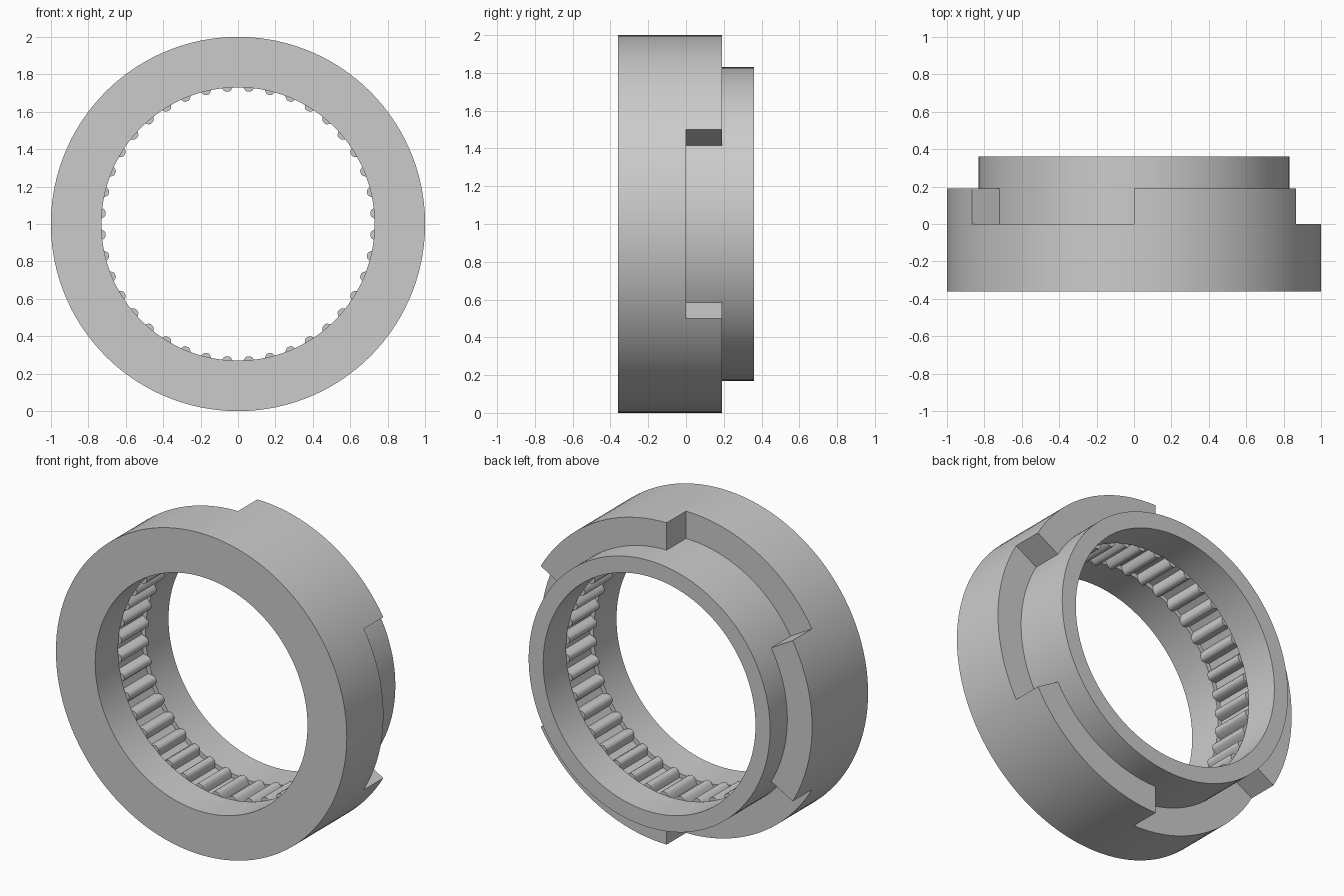
import bpy
import bmesh
from math import sin, cos, radians

cube = bpy.data.objects.get("Cube")
if cube:
    bpy.data.objects.remove(cube, do_unlink=True)

grey = bpy.data.materials.new("plain grey")
grey.use_nodes = True
colour = (0.6, 0.6, 0.6, 1)
grey.diffuse_color = colour
grey.node_tree.nodes["Principled BSDF"].inputs["Base Color"].default_value = colour

OUTER, COLLAR, BORE, ROOT = 1.0, 0.83, 0.73, 0.757
FRONT, STEP, LOBE, BACK, BAND = -0.36, 0.0, 0.19, 0.36, 0.135
STEPS = 20  # segments in each sixth of the ring


def polar(radius, y, degrees):
    a = radians(degrees)
    return (radius * cos(a), y, 1 + radius * sin(a))


def finish(bm, name):
    bmesh.ops.remove_doubles(bm, verts=bm.verts, dist=1e-5)
    bmesh.ops.recalc_face_normals(bm, faces=bm.faces)
    mesh = bpy.data.meshes.new(name)
    bm.to_mesh(mesh)
    bm.free()
    mesh.materials.append(grey)
    obj = bpy.data.objects.new(name, mesh)
    bpy.context.collection.objects.link(obj)
    bpy.ops.object.select_all(action="DESELECT")
    obj.select_set(True)
    bpy.context.view_layer.objects.active = obj
    bpy.ops.object.shade_smooth_by_angle(angle=radians(30))
    return obj


def sweep(bm, profile, start):
    """Turn a closed (radius, y) profile through a sixth of a circle."""
    rings = [[bm.verts.new(polar(r, y, start + 60 * i / STEPS)) for r, y in profile]
             for i in range(STEPS + 1)]
    n = len(profile)
    for a, b in zip(rings, rings[1:]):
        for k in range(n):
            j = (k + 1) % n
            bm.faces.new((a[k], a[j], b[j], b[k]))


# Coupling ring: alternating raised lobes and notches around a rear collar
bore = [(COLLAR, LOBE), (COLLAR, BACK), (BORE, BACK), (BORE, BAND), (ROOT, BAND),
        (ROOT, -BAND), (BORE, -BAND), (BORE, FRONT), (OUTER, FRONT), (OUTER, STEP)]
lobed = bore + [(OUTER, LOBE)]
notched = bore + [(COLLAR, STEP)]
bm = bmesh.new()
for i in range(6):
    start = -30 + 60 * i
    sweep(bm, lobed if i % 2 else notched, start)
    # End wall between a lobe and the notch beside it
    bm.faces.new([bm.verts.new(polar(r, y, start)) for r, y in
                  ((OUTER, STEP), (OUTER, LOBE), (COLLAR, LOBE), (COLLAR, STEP))])
finish(bm, "coupling_ring")

# Rounded teeth in the groove of the bore
half = [(3.1, 0.76), (2.3, 0.733), (1.5, 0.716), (0.7, 0.71)]
tooth = half + [(-a, r) for a, r in reversed(half)]
TEETH = 40
bm = bmesh.new()
for i in range(TEETH):
    mid = (i + 0.5) * 360 / TEETH
    ends = [[bm.verts.new(polar(r, y, mid + a)) for a, r in tooth]
            for y in (-BAND, BAND)]
    for end in ends:
        bm.faces.new(end)
    for k in range(len(tooth)):
        j = (k + 1) % len(tooth)
        bm.faces.new((ends[0][k], ends[0][j], ends[1][j], ends[1][k]))
finish(bm, "inner_teeth")
